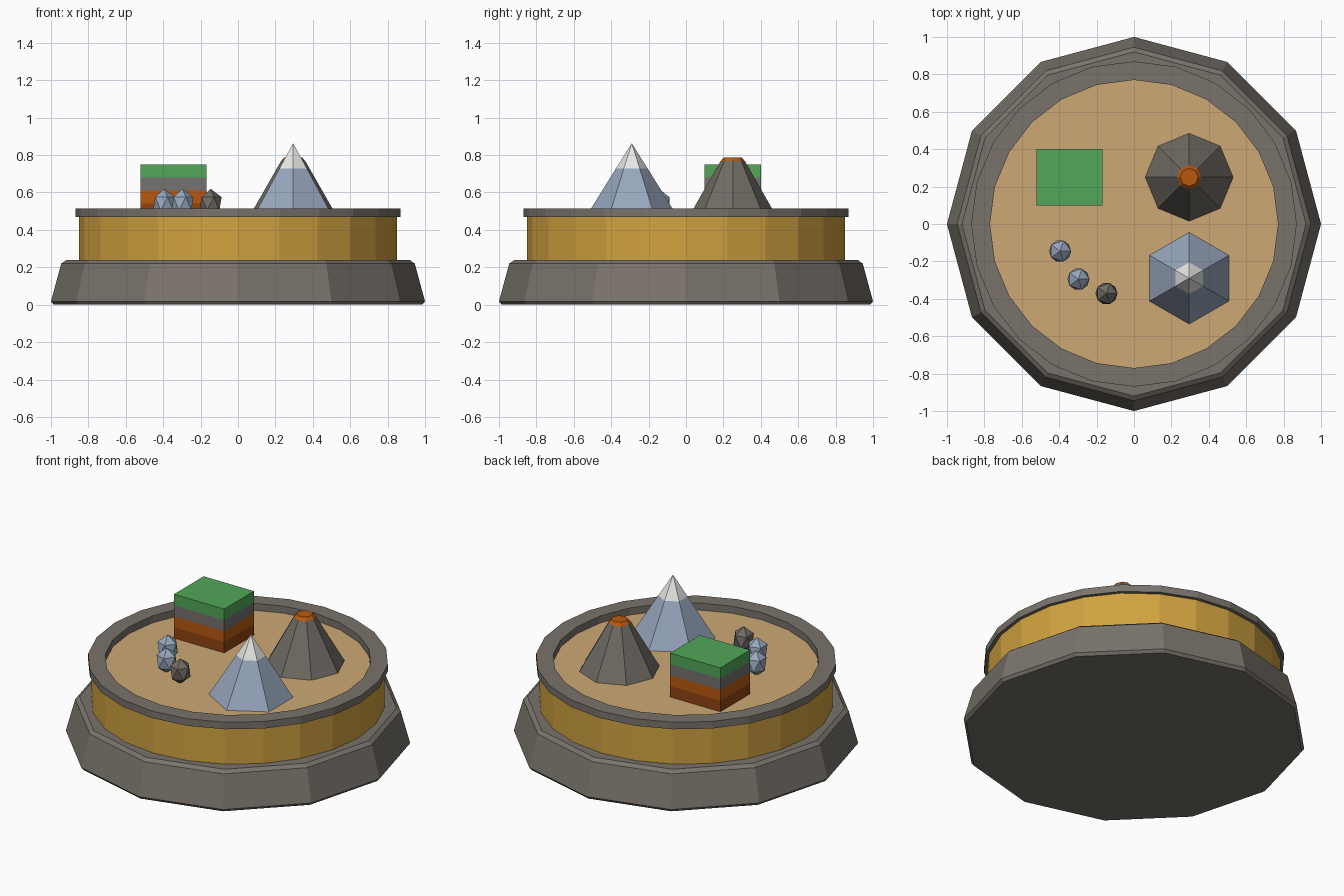
import bpy, bmesh, math
from mathutils import Matrix

if "Cube" in bpy.data.objects:
    bpy.data.objects.remove(bpy.data.objects["Cube"])


def material(name, r, g, b):
    def lin(c):
        c /= 255
        return c / 12.92 if c <= 0.04045 else ((c + 0.055) / 1.055) ** 2.4
    m = bpy.data.materials.new(name)
    m.diffuse_color = (lin(r), lin(g), lin(b), 1)
    m.use_nodes = True
    m.node_tree.nodes["Principled BSDF"].inputs["Base Color"].default_value = m.diffuse_color
    return m


STONE = material("warm stone grey", 121, 115, 107)
GOLD = material("gold", 210, 163, 64)
SAND = material("sand", 205, 169, 117)
BLUE = material("blue grey rock", 152, 167, 190)
SNOW = material("snow white", 232, 232, 230)
ORANGE = material("lava orange", 185, 88, 15)
BROWN = material("earth brown", 145, 67, 17)
GREEN = material("grass green", 82, 167, 88)
GREY = material("layer grey", 117, 115, 113)
DARK = material("volcanic grey", 112, 107, 100)

SAND_Z = 0.47


def finish(name, bm, mats):
    bmesh.ops.recalc_face_normals(bm, faces=bm.faces[:])
    me = bpy.data.meshes.new(name)
    bm.to_mesh(me)
    bm.free()
    for m in mats:
        me.materials.append(m)
    ob = bpy.data.objects.new(name, me)
    bpy.context.collection.objects.link(ob)
    return ob


def lathe(name, profile, sides, mats, centre=(0, 0), start=0.0, bands=None, ring=False):
    """Spin an (r, z) profile; bands gives the material of each profile step."""
    bm = bmesh.new()
    rows = []
    for r, z in profile:
        n = 1 if r == 0 else sides
        rows.append([bm.verts.new((centre[0] + r * math.cos(start + math.tau * i / sides),
                                   centre[1] + r * math.sin(start + math.tau * i / sides), z))
                     for i in range(n)])
    pairs = list(zip(rows, rows[1:]))
    if ring:
        pairs.append((rows[-1], rows[0]))
    for k, (a, b) in enumerate(pairs):
        for i in range(sides):
            j = (i + 1) % sides
            quad = [a[i % len(a)], a[j % len(a)], b[j % len(b)], b[i % len(b)]]
            f = bm.faces.new(list(dict.fromkeys(quad)))
            f.material_index = bands[k] if bands else 0
    if not ring:
        for k, row in ((0, rows[0]), (-1, rows[-1])):
            if len(row) > 1:
                f = bm.faces.new(row)
                f.material_index = bands[k] if bands else 0
    return finish(name, bm, mats)


# Twelve-sided chamfered plinth
lathe("plinth", [(0.985, 0), (1.0, 0.018), (0.945, 0.22), (0.92, 0.238)], 12, [STONE])

# Gold drum with a sand floor on top
drum = lathe("drum", [(0.85, 0.23), (0.85, SAND_Z)], 24, [GOLD, SAND])
for f in drum.data.polygons:
    if f.normal.z > 0.5:
        f.material_index = 1

# Raised stone rim around the sand
lathe("rim", [(0.87, 0.47), (0.87, 0.515), (0.77, 0.515), (0.77, 0.465)], 24, [STONE], ring=True)

# Snow-capped mountain
lathe("mountain", [(0.245, SAND_Z), (0.085, 0.728), (0, 0.863)], 6, [BLUE, SNOW],
      (0.295, -0.29), math.pi / 2, bands=[0, 1])

# Volcano and its lava plug
lathe("volcano", [(0.235, SAND_Z), (0.065, 0.768)], 8, [DARK], (0.295, 0.25))
lathe("lava", [(0.065, 0.768), (0.048, 0.787)], 8, [ORANGE], (0.295, 0.25))

# Block of four earth layers
for i, (name, mat) in enumerate((("soil_layer", BROWN), ("clay_layer", ORANGE),
                                 ("rock_layer", GREY), ("grass_layer", GREEN))):
    bm = bmesh.new()
    bmesh.ops.create_cube(bm, size=1, matrix=Matrix.Translation((-0.345, 0.25, SAND_Z + 0.035 + 0.07 * i))
                          @ Matrix.Diagonal((0.355, 0.30, 0.07, 1)))
    finish(name, bm, [mat])

# Small upright rocks
for i, (x, y, mat) in enumerate(((-0.395, -0.145, BLUE), (-0.297, -0.295, BLUE), (-0.147, -0.372, DARK))):
    bm = bmesh.new()
    bmesh.ops.create_icosphere(bm, subdivisions=1, radius=1,
                               matrix=Matrix.Translation((x, y, 0.54)) @ Matrix.Diagonal((0.066, 0.066, 0.08, 1)))
    finish(f"rock_{i + 1}", bm, [mat])
